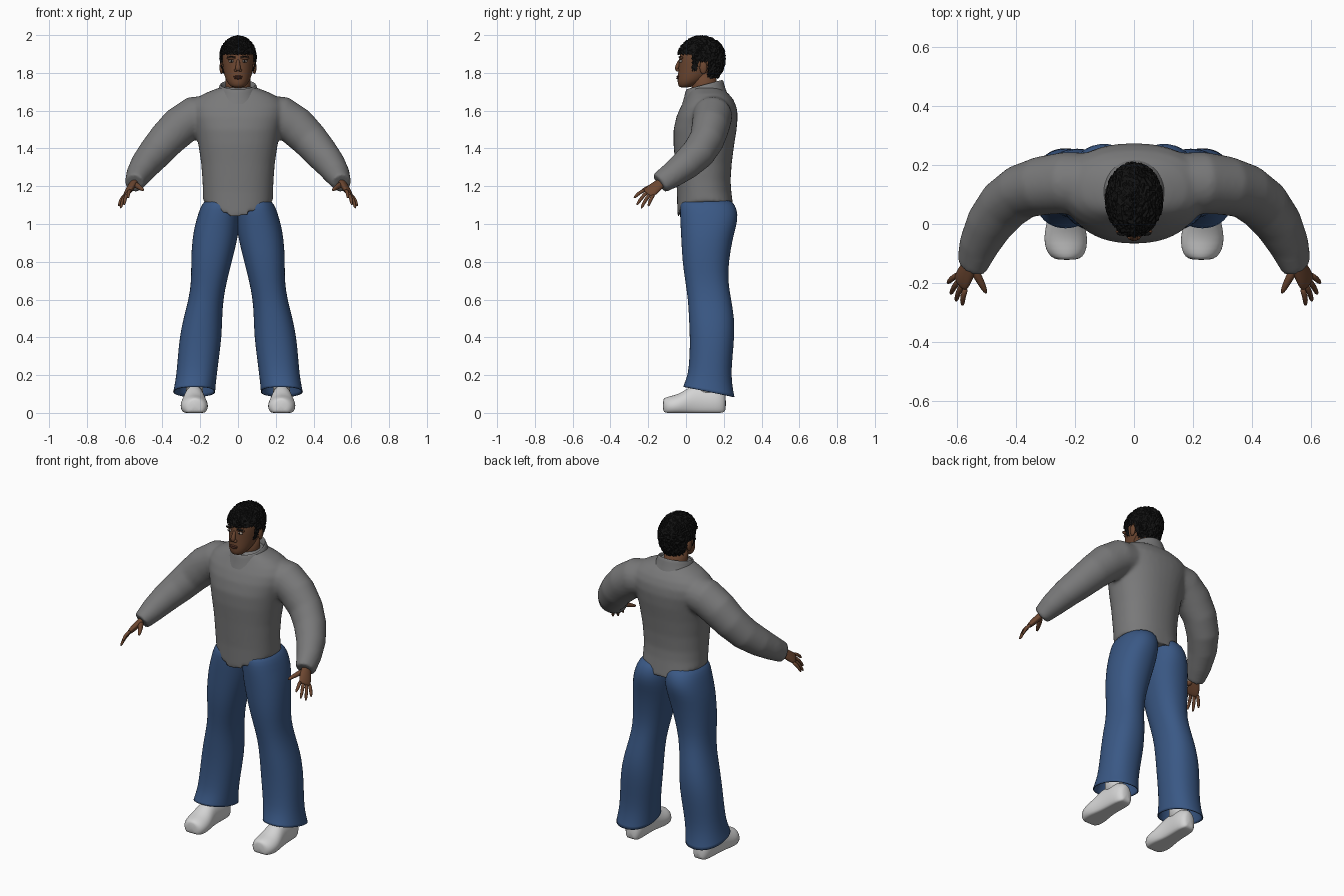
import bpy, bmesh, math, random
from mathutils import Vector

if "Cube" in bpy.data.objects:
    bpy.data.objects.remove(bpy.data.objects["Cube"])

random.seed(4)


def material(name, rgb):
    m = bpy.data.materials.new(name)
    m.diffuse_color = (*rgb, 1)
    m.use_nodes = True
    m.node_tree.nodes["Principled BSDF"].inputs["Base Color"].default_value = m.diffuse_color
    return m


GREY = material("grey knit", (0.19, 0.19, 0.192))
DENIM = material("blue denim", (0.042, 0.098, 0.235))
WHITE = material("white shoe", (0.66, 0.66, 0.66))
SKIN = material("brown skin", (0.15, 0.062, 0.03))
HAIR = material("black hair", (0.006, 0.006, 0.006))
LIP = material("dark lip", (0.10, 0.035, 0.022))
EYE = material("eye white", (0.35, 0.30, 0.26))


def oval(z, x0, x1, y0, y1, slope=0, p=0.9, n=24):
    """Horizontal ring; slope tilts it from front to back."""
    pts = []
    for i in range(n):
        a = 2 * math.pi * i / n
        c, s = math.cos(a), math.sin(a)
        c, s = [math.copysign(abs(v) ** p, v) for v in (c, s)]
        y = (y1 - y0) / 2 * s
        pts.append(Vector(((x0 + x1) / 2 + (x1 - x0) / 2 * c, (y0 + y1) / 2 + y, z + slope * y)))
    return pts


def tube(path, radii, wide=(0, 1, 0.01), n=14):
    """Rings across a path; each radius is (along wide, across)."""
    path = [Vector(q) for q in path]
    rings = []
    for i, c in enumerate(path):
        t = (path[min(i + 1, len(path) - 1)] - path[max(i - 1, 0)]).normalized()
        v = t.cross(Vector(wide)).normalized()
        u = v.cross(t)
        ra, rb = radii[i]
        rings.append([c + u * ra * math.cos(k * math.tau / n) + v * rb * math.sin(k * math.tau / n)
                      for k in range(n)])
    return rings


def skin_rings(bm, rings, caps=(True, True)):
    rows = [[bm.verts.new(q) for q in r] for r in rings]
    n = len(rows[0])
    for a, b in zip(rows, rows[1:]):
        for i in range(n):
            bm.faces.new((a[i], a[(i + 1) % n], b[(i + 1) % n], b[i]))
    if caps[0]:
        bm.faces.new(rows[0])
    if caps[1]:
        bm.faces.new(rows[-1])


def finish(bm, name, mat, mirror=False, subsurf=0, smooth=True):
    bmesh.ops.recalc_face_normals(bm, faces=bm.faces)
    me = bpy.data.meshes.new(name)
    bm.to_mesh(me)
    bm.free()
    me.materials.append(mat)
    for f in me.polygons:
        f.use_smooth = smooth
    ob = bpy.data.objects.new(name, me)
    bpy.context.collection.objects.link(ob)
    if subsurf:
        ob.modifiers.new("round", 'SUBSURF').levels = subsurf
        ob.modifiers["round"].render_levels = subsurf
    if mirror:
        ob.modifiers.new("mirror", 'MIRROR').use_mirror_merge = False
    return ob


def loft(name, rings, mat, caps=(True, True), **kw):
    bm = bmesh.new()
    skin_rings(bm, rings, caps)
    return finish(bm, name, mat, **kw)


def ball(name, loc, size, mat, mirror=False):
    bm = bmesh.new()
    bmesh.ops.create_uvsphere(bm, u_segments=16, v_segments=10, radius=1)
    for v in bm.verts:
        v.co = Vector([l + s * c for l, s, c in zip(loc, size, v.co)])
    return finish(bm, name, mat, mirror)


# Sweater: body and both sleeves fused together
bm = bmesh.new()
body = [(1.12, .186, -.045, .255), (1.17, .186, -.048, .24), (1.23, .188, -.052, .236),
        (1.32, .195, -.058, .242), (1.42, .21, -.066, .255), (1.50, .225, -.066, .268),
        (1.57, .245, -.05, .274), (1.62, .25, -.028, .268), (1.66, .225, -.005, .25),
        (1.69, .18, .012, .225), (1.71, .13, .02, .2), (1.725, .09, .03, .18)]
rings = [oval(z, -w, w, a, b, n=40) for z, w, a, b in body]
for q in rings[0]:                                   # pointed hem
    q.z -= max(0, 1 - abs(q.x) / .18) * (.11 if q.y < .1 else .07)
skin_rings(bm, rings)
for s in (-1, 1):
    path = [(.13, .14, 1.585), (.23, .14, 1.57), (.31, .13, 1.515), (.38, .11, 1.445),
            (.44, .065, 1.375), (.49, 0, 1.315), (.525, -.07, 1.262), (.55, -.14, 1.215)]
    rad = [(.10, .10), (.105, .107), (.10, .106), (.093, .098), (.09, .09), (.082, .08),
           (.07, .068), (.06, .05)]
    skin_rings(bm, tube([(s * x, y, z) for x, y, z in path], rad, n=24))
sweater = finish(bm, "sweater", GREY)
rm = sweater.modifiers.new("fuse", 'REMESH')
rm.mode, rm.voxel_size, rm.use_smooth_shade = 'VOXEL', 0.01, True
sm = sweater.modifiers.new("soften", 'SMOOTH')
sm.factor, sm.iterations = 0.5, 8

# Collar: a tilted band folded over at the top
collar = [(1.665, .135, .12), (1.70, .108, .108), (1.738, .098, .1), (1.742, .09, .092), (1.70, .082, .085)]
loft("collar", [oval(z, -w, w, .098 - d, .098 + d, .26, 1) for z, w, d in collar], GREY,
     (False, False), subsurf=1)

# Trousers: one open leg mirrored, meeting at the middle
leg = [(1.14, 0, .165, -.02, .23, 0), (1.10, -.008, .195, -.032, .262, 0), (1.05, -.01, .213, -.033, .277, 0),
       (.99, -.008, .23, -.03, .268, 0), (.92, .002, .243, -.026, .247, 0), (.80, .032, .25, -.02, .227, 0),
       (.70, .058, .247, -.005, .222, 0), (.60, .078, .262, .01, .24, 0), (.50, .083, .29, .015, .257, 0),
       (.40, .086, .31, .02, .257, 0), (.29, .1, .32, .018, .246, 0), (.20, .112, .327, .01, .24, -.06),
       (.14, .118, .338, -.008, .25, -.15), (.112, .12, .344, -.016, .258, -.2)]
trousers = loft("trousers", [oval(*r) for r in leg], DENIM, (True, False), subsurf=1, mirror=True)
cloth = trousers.modifiers.new("cloth", 'SOLIDIFY')
cloth.thickness, cloth.offset = 0.006, -1

# Shoes: upright sections from toe to heel, flat below
rings = []
for y, x, w, top in [(-.122, .228, .03, .06), (-.113, .228, .055, .08), (-.085, .23, .071, .09),
                     (-.045, .232, .075, .097), (0, .232, .066, .125), (.04, .232, .058, .15),
                     (.10, .23, .055, .15), (.16, .228, .056, .14), (.197, .227, .045, .12),
                     (.212, .226, .025, .085)]:
    ring = []
    for k in range(20):
        a = k * math.tau / 20
        h = max(-.62, math.sin(a))
        ring.append((x + w * math.cos(a), y, (h + .62) / 1.62 * top + (.012 if w < .04 else 0)))
    rings.append(ring)
loft("shoe", rings, WHITE, mirror=True, subsurf=1)
loft("ankle", [oval(z, .185, .275, .05, .16) for z in (.08, .26)], WHITE, mirror=True)

# Hands: palm, four fingers and a thumb
spread = Vector((.468, .78, -.416))
loft("palm", tube([(.54, -.11, 1.235), (.555, -.14, 1.212), (.572, -.17, 1.187), (.586, -.198, 1.165),
                   (.591, -.207, 1.158)],
                  [(.025, .02), (.03, .02), (.038, .019), (.038, .015), (.03, .008)], spread),
     SKIN, mirror=True, subsurf=1)
knuckle = Vector((.583, -.192, 1.168))
for name, off, tip in [("index_finger", -.03, (.582, -.276, 1.138)), ("middle_finger", -.01, (.604, -.262, 1.10)),
                       ("ring_finger", .01, (.622, -.238, 1.083)), ("little_finger", .029, (.632, -.2, 1.094))]:
    a, b = knuckle + spread * off, Vector(tip)
    mid = a.lerp(b, .5) + Vector((.006, -.003, .006))
    loft(name, tube([a, mid, a.lerp(b, .9), b], [(.011, .011), (.01, .01), (.008, .008), (.003, .003)], spread, 10),
         SKIN, mirror=True, subsurf=1)
loft("thumb", tube([(.55, -.145, 1.213), (.525, -.185, 1.197), (.508, -.22, 1.184), (.5, -.236, 1.177)],
                   [(.019, .019), (.014, .014), (.011, .011), (.004, .004)], spread, 10),
     SKIN, mirror=True, subsurf=1)

# Head and neck
head = [(1.722, .026, -.03, .01), (1.732, .043, -.042, .05), (1.755, .062, -.046, .10), (1.79, .074, -.043, .145),
        (1.83, .081, -.04, .175), (1.865, .084, -.039, .185), (1.895, .084, -.034, .187),
        (1.925, .08, -.018, .18), (1.955, .06, .01, .15), (1.975, .025, .05, .11)]
loft("head", [oval(z, -w, w, a, b, 0, 1) for z, w, a, b in head], SKIN, subsurf=1)
loft("neck", [oval(z, -.066, .066, y, y + .135, 0, 1) for z, y in ((1.64, .04), (1.72, .03), (1.80, .025))], SKIN)
ball("ear", (.087, .092, 1.828), (.011, .02, .034), SKIN, True)

# Face
loft("nose", tube([(0, -.03, 1.872), (0, -.04, 1.85), (0, -.05, 1.825), (0, -.048, 1.808)],
                  [(.009, .008), (.01, .01), (.016, .013), (.012, .006)], (1, 0, 0), 12), SKIN, subsurf=1)
ball("nostril", (.013, -.043, 1.814), (.009, .011, .008), SKIN, True)
ball("brow_ridge", (.034, -.026, 1.879), (.028, .011, .009), SKIN, True)
ball("eyebrow", (.036, -.032, 1.884), (.023, .008, .0045), HAIR, True)
ball("eye", (.035, -.0275, 1.862), (.015, .009, .0075), EYE, True)
ball("iris", (.034, -.0335, 1.862), (.006, .005, .006), HAIR, True)
ball("upper_lip", (0, -.041, 1.781), (.026, .009, .005), LIP)
ball("lower_lip", (0, -.042, 1.772), (.022, .010, .006), LIP)

# Hair: tufted cap trimmed along a hairline that steps around the ears
bm = bmesh.new()
bmesh.ops.create_icosphere(bm, subdivisions=5, radius=1)
for v in bm.verts:
    c = v.co * random.uniform(.955, 1.045)
    v.co = Vector((c.x * .097, .082 + c.y * .126, 1.885 + c.z * (.111 if c.z > 0 else .155)))


def hairline(y):
    if y < .03:
        return 1.897
    if y < .062:
        return 1.81
    return 1.858 if y < .115 else 1.772


gone = []
for f in bm.faces:
    c = f.calc_center_median()
    if c.z < hairline(c.y):
        gone.append(f)
bmesh.ops.delete(bm, geom=gone, context='FACES')
finish(bm, "hair", HAIR, smooth=False)
